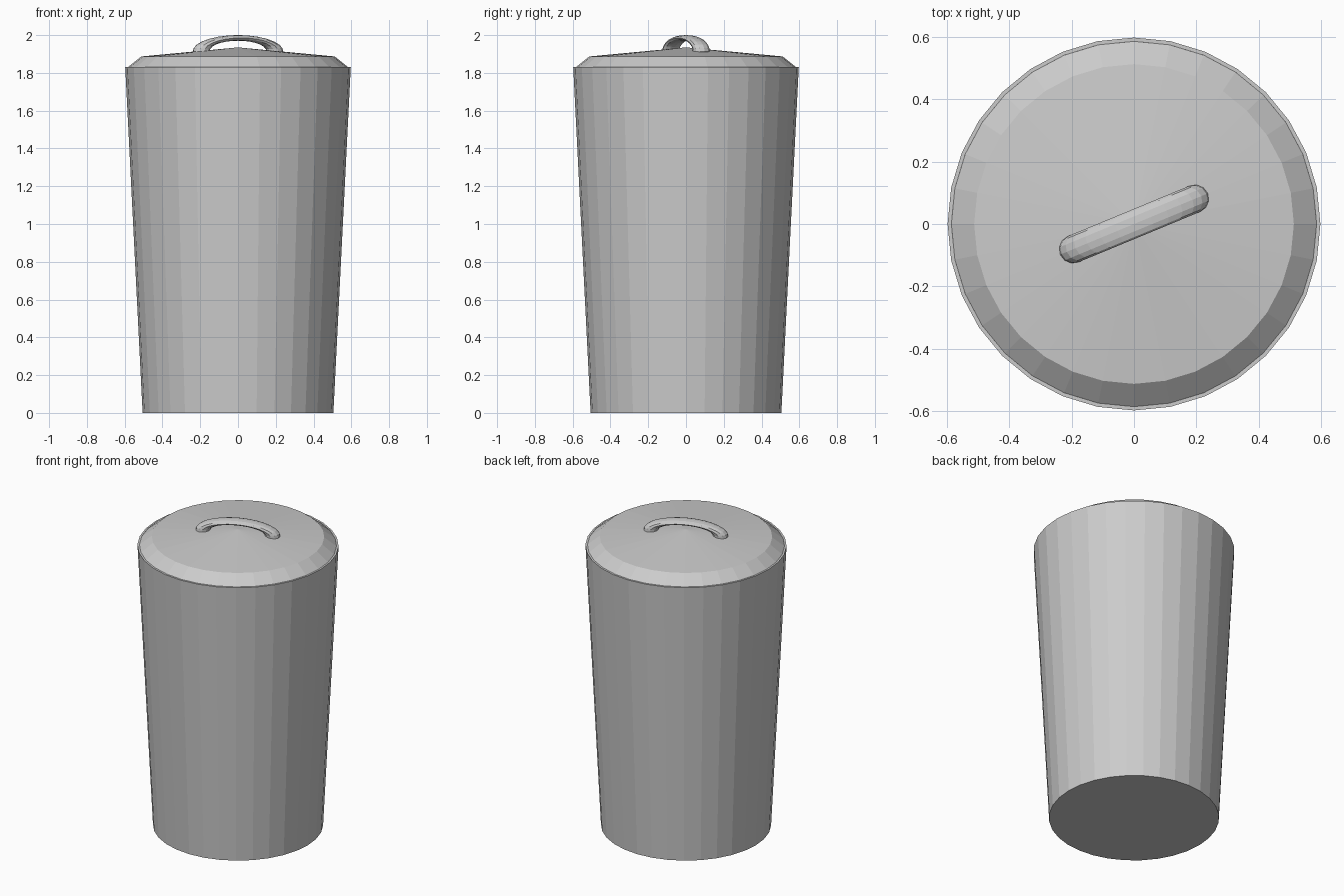
import bpy, bmesh, math
from mathutils import Matrix

if "Cube" in bpy.data.objects:
    bpy.data.objects.remove(bpy.data.objects["Cube"])

SIDES = 32


def make_object(name, bm):
    bmesh.ops.recalc_face_normals(bm, faces=bm.faces[:])
    mesh = bpy.data.meshes.new(name)
    bm.to_mesh(mesh)
    bm.free()
    obj = bpy.data.objects.new(name, mesh)
    bpy.context.collection.objects.link(obj)
    return obj


def lathe(name, profile):
    """Revolve (radius, z) points around z; radius 0 becomes a pole."""
    bm = bmesh.new()
    rings = []
    for r, z in profile:
        n = SIDES if r > 0 else 1
        rings.append([bm.verts.new((r * math.cos(2 * math.pi * i / SIDES),
                                    r * math.sin(2 * math.pi * i / SIDES), z)) for i in range(n)])
    for a, b in zip(rings, rings[1:]):
        for i in range(SIDES):
            j = (i + 1) % SIDES
            quad = [a[i % len(a)], a[j % len(a)], b[j % len(b)], b[i % len(b)]]
            bm.faces.new(list(dict.fromkeys(quad)))
    return make_object(name, bm)


# Tapered hollow body with a thin wall
lathe("can_body", [(0, 0), (0.505, 0), (0.597, 1.83), (0.585, 1.83), (0.495, 0.01), (0, 0.01)])

# Lid with sloped rim and shallow cone
lathe("lid", [(0.586, 1.828), (0.512, 1.887), (0, 1.935)])

# Flattened half-ring handle, turned on the lid
R, r, squash, base = 0.211, 0.045, 0.333, 1.915
STEPS, TUBE = 16, 12
bm = bmesh.new()
rings = []
for i in range(STEPS + 1):
    a = math.radians(-15 + 210 * i / STEPS)
    ring = []
    for k in range(TUBE):
        t = 2 * math.pi * k / TUBE
        d = R + r * math.cos(t)
        ring.append(bm.verts.new((d * math.cos(a), r * math.sin(t), d * math.sin(a) * squash)))
    rings.append(ring)
for p, q in zip(rings, rings[1:]):
    for k in range(TUBE):
        m = (k + 1) % TUBE
        bm.faces.new((p[k], p[m], q[m], q[k]))
bm.faces.new(rings[0])
bm.faces.new(rings[-1])
bm.transform(Matrix.Translation((0, 0, base)) @ Matrix.Rotation(math.radians(22.5), 4, 'Z'))
make_object("lid_handle", bm)
